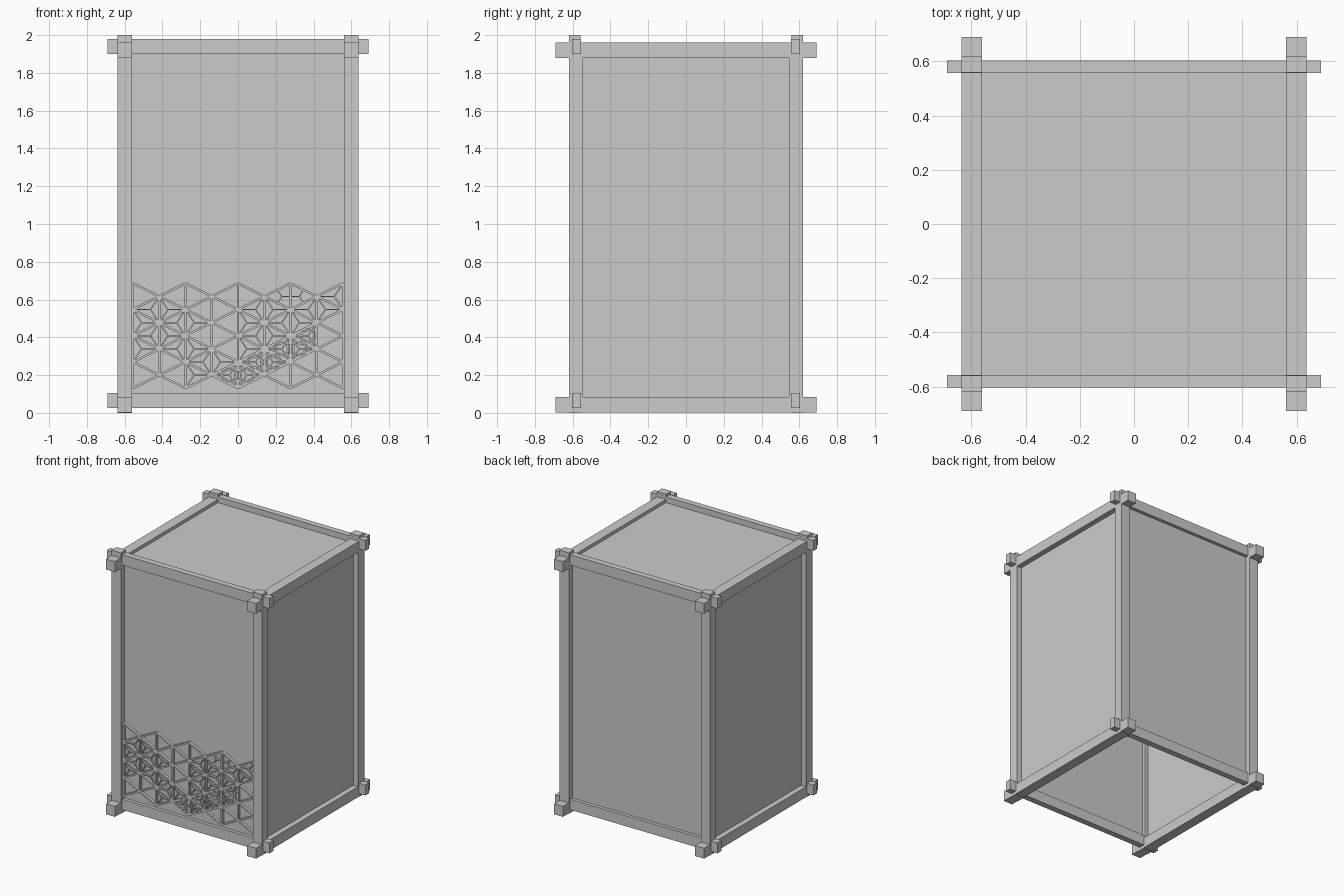
import bpy, bmesh, math
from mathutils import Matrix, Vector

if "Cube" in bpy.data.objects:
    bpy.data.objects.remove(bpy.data.objects["Cube"])


def new_object(name, bm):
    mesh = bpy.data.meshes.new(name)
    bm.to_mesh(mesh)
    bm.free()
    ob = bpy.data.objects.new(name, mesh)
    bpy.context.collection.objects.link(ob)
    return ob


def add_box(bm, lo, hi):
    lo, hi = Vector(lo), Vector(hi)
    m = Matrix.Translation((lo + hi) / 2) @ Matrix.Diagonal((*(hi - lo), 1))
    bmesh.ops.create_cube(bm, size=1, matrix=m)


def box(name, lo, hi):
    bm = bmesh.new()
    add_box(bm, lo, hi)
    return new_object(name, bm)


def span(s, a, b):
    return sorted((s * a, s * b))


sides = ((-1, "a"), (1, "b"))

# Corner posts with a narrower neck above and below the rails
for sx, nx in (( -1, "left"), (1, "right")):
    for sy, ny in ((-1, "front"), (1, "back")):
        x0, x1 = span(sx, 0.56, 0.637)
        y0, y1 = span(sy, 0.545, 0.62)
        n0, n1 = span(sy, 0.558, 0.62)
        bm = bmesh.new()
        add_box(bm, (x0, y0, 0.04), (x1, y1, 1.96))
        add_box(bm, (x0, n0, 0.0), (x1, n1, 0.04))
        add_box(bm, (x0, n0, 1.96), (x1, n1, 2.0))
        new_object(f"{ny}_{nx}_post", bm)

# Rails along x and along y, crossing past the posts
for level, zx, zy in (("bottom", 0.025, 0.003), ("top", 1.90, 1.88)):
    for s, nx, ny in ((-1, "left", "front"), (1, "right", "back")):
        y0, y1 = span(s, 0.557, 0.604)
        box(f"{level}_{ny}_rail", (-0.69, y0, zx), (0.69, y1, zx + 0.08))
        x0, x1 = span(s, 0.56, 0.637)
        box(f"{level}_{nx}_rail", (x0, -0.69, zy), (x1, 0.69, zy + 0.08))

# Paper panels: four walls and a lid, open underneath
for s, nx, ny in ((-1, "left", "front"), (1, "right", "back")):
    y0, y1 = span(s, 0.570, 0.578)
    box(f"{ny}_panel", (-0.57, y0, 0.08), (0.57, y1, 1.92))
    x0, x1 = span(s, 0.588, 0.596)
    box(f"{nx}_panel", (x0, -0.56, 0.06), (x1, 0.56, 1.90))
box("lid_panel", (-0.57, -0.57, 1.928), (0.57, 0.57, 1.936))

# Triangular lattice on the front panel
STEP, BASE = 0.139, 0.13


def node(c, k):
    return Vector((c * STEP, BASE + STEP * (k + 0.5 * (c % 2))))


triangles = []
for c in range(-4, 4):
    e, o = (c, c + 1) if c % 2 == 0 else (c + 1, c)
    triangles += [(node(e, k), node(e, k + 1), node(o, k)) for k in range(4)]
    triangles += [(node(o, k), node(o, k + 1), node(e, k + 1)) for k in range(3)]

grid, fine = {}, []


def key(a, b):
    return tuple(sorted((tuple(round(v, 4) for v in a), tuple(round(v, 4) for v in b))))


for tri in triangles:
    mid = sum(tri, Vector((0, 0))) / 3
    pairs = [(tri[i], tri[(i + 1) % 3], tri[(i + 2) % 3]) for i in range(3)]
    d = mid.y - 0.5 * mid.x
    dense = 0.13 < d < 0.27 and -0.14 < mid.x < 0.42
    hexes = 0.07 < mid.x < 0.42 and mid.y > 0.55
    star = (0.27 < d < 0.55 and 0 < mid.x) or (-0.56 < mid.x < -0.2 and 0.33 < mid.y < 0.55) \
        or (-0.28 < mid.x < 0 and mid.y < 0.33 and d > 0.2)
    for a, b, c in pairs:
        grid[key(a, b)] = (a, b)
        if hexes:
            fine.append(((a + b) / 2, mid))
        elif dense or star:
            fine.append((a, mid))
        if dense:
            # extra ribs fanning from each corner
            for q in (b, c):
                fine.append((a, a.lerp((mid + q) / 2, 0.95)))


def lattice(name, bars, width, front):
    bm = bmesh.new()
    for a, b in bars:
        v = b - a
        m = (Matrix.Translation(((a.x + b.x) / 2, (front - 0.577) / 2, (a.y + b.y) / 2))
             @ Matrix.Rotation(-math.atan2(v.y, v.x), 4, 'Y')
             @ Matrix.Diagonal((v.length, abs(front + 0.577), width, 1)))
        bmesh.ops.create_cube(bm, size=1, matrix=m)
    return new_object(name, bm)


lattice("front_lattice_grid", grid.values(), 0.012, -0.598)
lattice("front_lattice_infill", fine, 0.007, -0.596)
